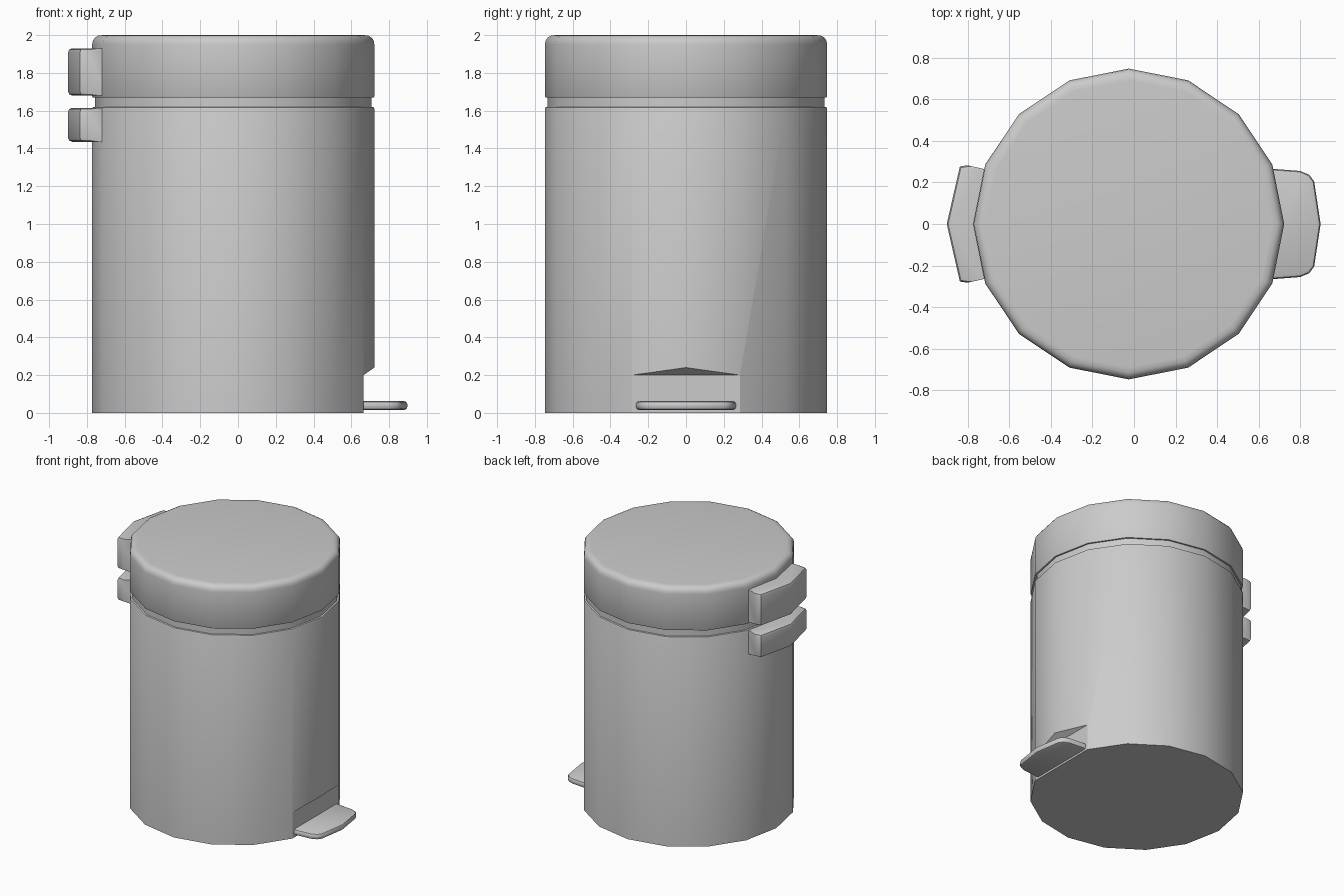
import bpy, bmesh, math

if "Cube" in bpy.data.objects:
    bpy.data.objects.remove(bpy.data.objects["Cube"])

CX, SIDES = -0.025, 16


def finish(name, bm):
    bmesh.ops.recalc_face_normals(bm, faces=bm.faces[:])
    me = bpy.data.meshes.new(name)
    bm.to_mesh(me)
    bm.free()
    ob = bpy.data.objects.new(name, me)
    bpy.context.collection.objects.link(ob)
    return ob


def smooth(ob):
    bpy.ops.object.select_all(action='DESELECT')
    ob.select_set(True)
    bpy.context.view_layer.objects.active = ob
    bpy.ops.object.shade_smooth_by_angle(angle=math.radians(32))


def lathe(name, profile):
    """Sixteen-sided closed solid from (radius, z) pairs."""
    bm = bmesh.new()
    rings = []
    for r, z in profile:
        rings.append([bm.verts.new((CX + r * math.cos(math.tau * i / SIDES),
                                    r * math.sin(math.tau * i / SIDES), z))
                      for i in range(SIDES)])
    for a, b in zip(rings, rings[1:]):
        for i in range(SIDES):
            j = (i + 1) % SIDES
            bm.faces.new((a[i], a[j], b[j], b[i]))
    bm.faces.new(rings[0][::-1])
    bm.faces.new(rings[-1])
    return finish(name, bm)


def slab(name, half, z0, z1, bevel, min_x):
    """Plate mirrored in y from half an outline, outer rims rounded."""
    outline = half + [(x, -y) for x, y in reversed(half) if y > 0]
    bm = bmesh.new()
    face = bm.faces.new([bm.verts.new((x, y, z0)) for x, y in outline])
    ext = bmesh.ops.extrude_face_region(bm, geom=[face])['geom']
    bmesh.ops.translate(bm, vec=(0, 0, z1 - z0),
                        verts=[g for g in ext if isinstance(g, bmesh.types.BMVert)])
    rims = [e for e in bm.edges
            if abs(e.verts[0].co.z - e.verts[1].co.z) < 1e-5
            and abs(e.verts[0].co.x + e.verts[1].co.x) / 2 > min_x]
    bmesh.ops.bevel(bm, geom=rims, offset=bevel, segments=2, profile=0.5,
                    affect='EDGES')
    ob = finish(name, bm)
    smooth(ob)
    return ob


# Bin body with stepped neck
body = lathe("bin_body", [(.747, 0), (.747, 1.61), (.744, 1.618), (.732, 1.62),
                          (.732, 1.69)])

# Pedal recess cut out of the foot of the body
bm = bmesh.new()
side = [(.665, -.1), (.665, .2), (.722, .24), (1, .435), (1, -.1)]
face = bm.faces.new([bm.verts.new((x, -.5, z)) for x, z in side])
ext = bmesh.ops.extrude_face_region(bm, geom=[face])['geom']
bmesh.ops.translate(bm, vec=(0, 1, 0),
                    verts=[g for g in ext if isinstance(g, bmesh.types.BMVert)])
cutter = finish("recess_cutter", bm)
cutter.hide_render = True
mod = body.modifiers.new("recess", 'BOOLEAN')
mod.operation, mod.solver, mod.object = 'DIFFERENCE', 'EXACT', cutter
bpy.context.view_layer.objects.active = body
bpy.ops.object.modifier_apply(modifier=mod.name)
bpy.data.objects.remove(cutter)
smooth(body)

# Lid with rounded top rim
lid = lathe("lid", [(.735, 1.67), (.744, 1.67), (.747, 1.676), (.747, 1.95), (.743, 1.972),
                    (.731, 1.988), (.715, 1.997), (.69, 2.0)])
smooth(lid)

# Hinge blocks on the back: one on the lid, one on the body
hinge = [(-.69, .258), (-.8, .282), (-.837, .277), (-.9, 0)]
slab("upper_hinge", hinge, 1.68, 1.93, .022, .8)
slab("lower_hinge", hinge, 1.435, 1.615, .022, .8)

# Foot pedal
slab("pedal", [(.655, .266), (.798, .255), (.842, .237), (.866, .205), (.897, 0)],
     .015, .063, .018, .7)
